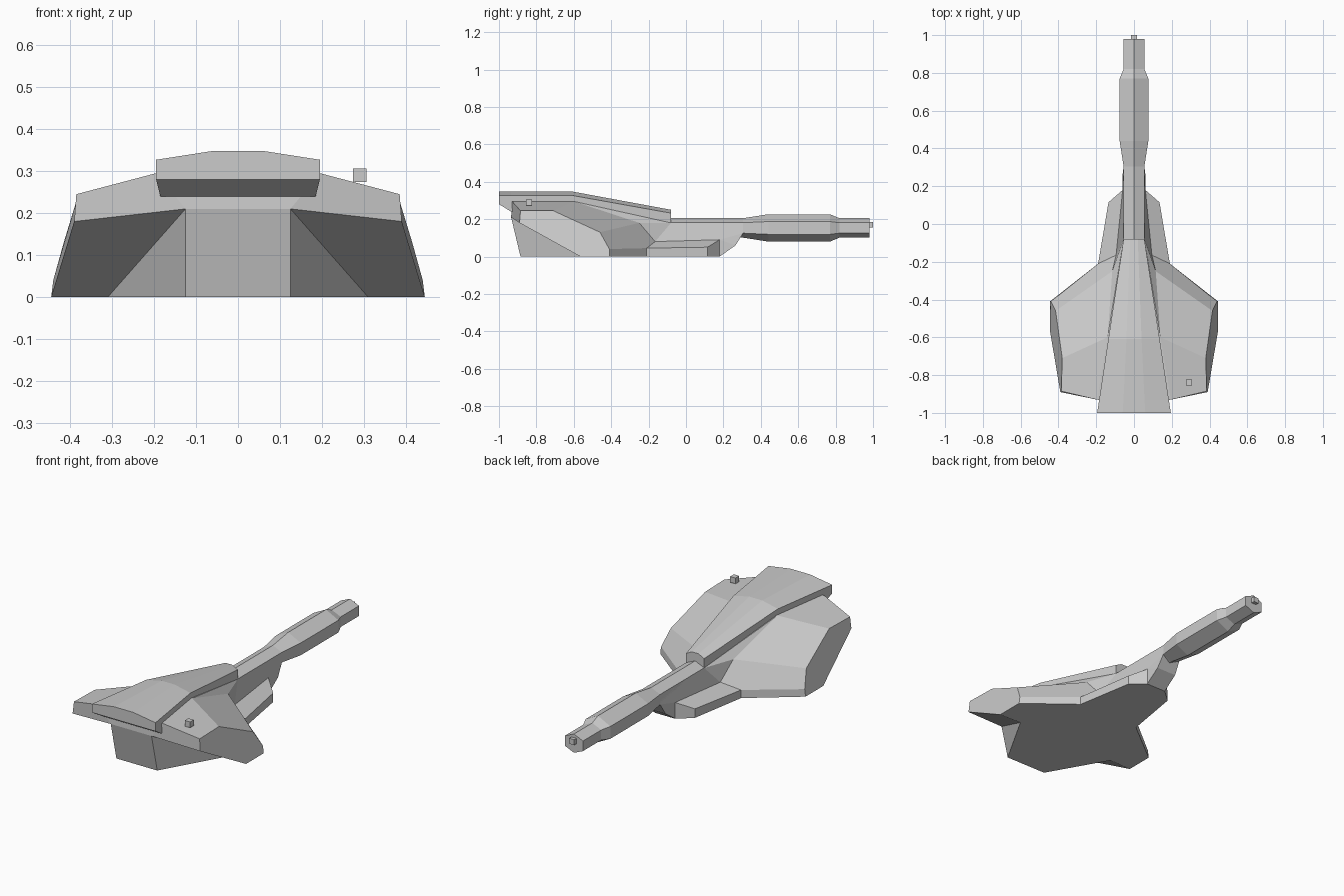
import bpy, bmesh

if "Cube" in bpy.data.objects:
    bpy.data.objects.remove(bpy.data.objects["Cube"])


def finish(name, bm):
    bmesh.ops.recalc_face_normals(bm, faces=bm.faces[:])
    me = bpy.data.meshes.new(name)
    bm.to_mesh(me)
    bm.free()
    ob = bpy.data.objects.new(name, me)
    bpy.context.collection.objects.link(ob)
    return ob


def loft(name, sections):
    """Skin a row of closed rings and cap both ends."""
    bm = bmesh.new()
    rings = [[bm.verts.new(p) for p in s] for s in sections]
    n = len(rings[0])
    for a, b in zip(rings, rings[1:]):
        for i in range(n):
            j = (i + 1) % n
            bm.faces.new((a[i], a[j], b[j], b[i]))
    bm.faces.new(rings[0])
    bm.faces.new(rings[-1])
    return finish(name, bm)


def block(name, loc, size):
    bm = bmesh.new()
    bmesh.ops.create_cube(bm, size=size)
    bmesh.ops.translate(bm, verts=bm.verts[:], vec=loc)
    return finish(name, bm)


# Turret body: corner points of the right half
P = {
    # outer cheek plate
    "A": (.385, -.885, .245), "B": (.38, -.71, .245), "C": (.415, -.46, .13),
    "D": (.44, -.41, .04), "E": (.445, -.41, 0), "F": (.445, -.565, 0),
    "G": (.39, -.89, .18),
    # rear wall and undercut
    "H": (.195, -.93, .295), "I": (.125, -.935, .21), "J": (.125, -.885, 0),
    "K": (.31, -.56, 0),
    # inner ridge
    "M": (.14, -.6, .295), "N": (.115, -.25, .18), "O": (.095, -.165, .08),
    # lower nose
    "Q": (.19, -.21, .045), "q": (.19, -.21, 0), "R": (.135, .115, .05),
    "r": (.135, .115, 0), "S": (.06, .18, .09), "s": (.06, .18, 0),
    # neck around the gun
    "T": (.06, .265, .06), "U": (.055, .305, .125), "V": (.055, .305, .18),
    "L": (.055, -.08, .18),
}
side_faces = ["ABCDEFG", "HMBA", "MNCB", "NOQDC", "DQqE", "QRrq", "OSRQ",
              "RSsr", "IGFK", "IKJ", "HAGI", "MNL", "NOL", "OSUVL", "STU", "sTS"]
centre_chains = ["HIJ", "sTUVLMH"]

bm = bmesh.new()
right = {k: bm.verts.new(p) for k, p in P.items()}
left = {k: bm.verts.new((-p[0], p[1], p[2])) for k, p in P.items()}
for f in side_faces:
    for half in (right, left):
        bm.faces.new([half[k] for k in f])
for chain in centre_chains:
    for a, b in zip(chain, chain[1:]):
        bm.faces.new((right[a], right[b], left[b], left[a]))
floor = "JKFEqrs"
bm.faces.new([right[k] for k in floor] + [left[k] for k in reversed(floor)])
finish("turret_body", bm)


# Tapered roof: y, flat half width, half width, top z, edge z, bottom z
def roof_ring(y, t, w, zt, ze, zb):
    return [(t, y, zt), (w, y, ze), (w, y, zb), (-w, y, zb), (-w, y, ze), (-t, y, zt)]


loft("roof_cover", [roof_ring(*s) for s in (
    (-1, .06, .195, .348, .327, .28),
    (-.935, .056, .185, .348, .327, .24),
    (-.61, .04, .136, .348, .327, .25),
    (-.08, .02, .055, .25, .232, .17))])


# Six-sided gun barrel with a thicker sleeve: y, half width, half height, half side
def gun_ring(y, w, h, s, c=.153):
    return [(0, y, c + h), (w, y, c + s), (w, y, c - s),
            (0, y, c - h), (-w, y, c - s), (-w, y, c + s)]


thin, thick = (.055, .052, .028), (.076, .073, .034)
loft("gun_barrel", [gun_ring(y, *r) for y, r in (
    (-.1, thin), (.305, thin), (.44, thick), (.77, thick), (.82, thin), (.98, thin))])

# Small marker blocks at the hatch and muzzle
block("roof_block", (.29, -.84, .29), .032)
block("muzzle_block", (0, .985, .17), .03)
